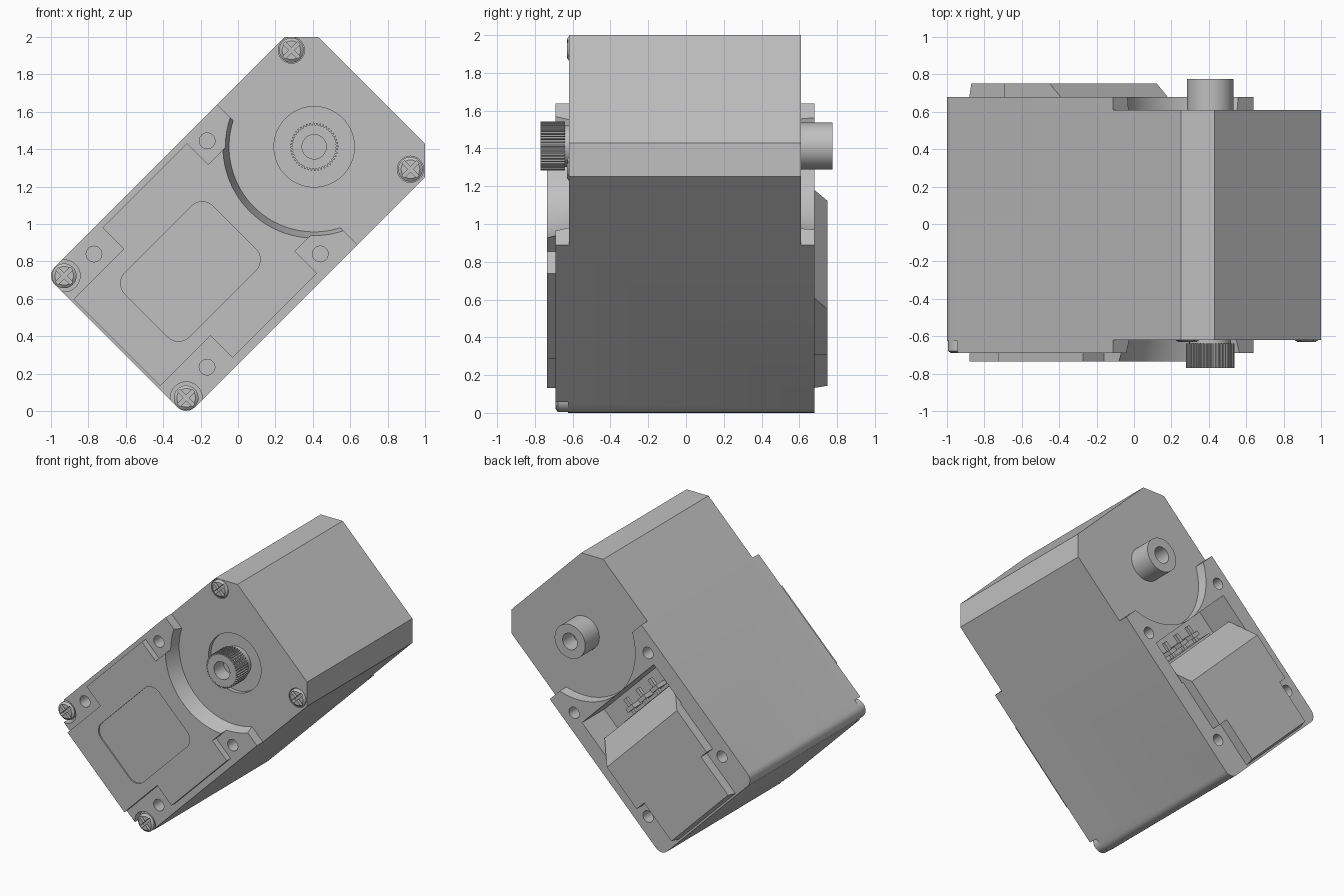
import bpy, bmesh
from math import pi, sin, cos, sqrt

old = bpy.data.objects.get("Cube")
if old:
    bpy.data.objects.remove(old, do_unlink=True)

grey = bpy.data.materials.new("plastic_grey")
grey.use_nodes = True
COLOR = (0.527, 0.527, 0.527, 1)
grey.diffuse_color = COLOR
grey.node_tree.nodes["Principled BSDF"].inputs["Base Color"].default_value = COLOR


def place(u, y, v):
    """u runs along the case, v across it, y is depth; the case leans at 45 degrees."""
    return ((u - v) / sqrt(2), y, (u + v) / sqrt(2))


def solid(name, low, high):
    """Close two matching loops of points into a solid."""
    bm = bmesh.new()
    a = [bm.verts.new(place(*p)) for p in low]
    b = [bm.verts.new(place(*p)) for p in high]
    bm.faces.new(a)
    bm.faces.new(b)
    for i in range(len(a)):
        j = (i + 1) % len(a)
        bm.faces.new((a[i], a[j], b[j], b[i]))
    bmesh.ops.recalc_face_normals(bm, faces=bm.faces)
    mesh = bpy.data.meshes.new(name)
    bm.to_mesh(mesh)
    bm.free()
    mesh.materials.append(grey)
    ob = bpy.data.objects.new(name, mesh)
    bpy.context.collection.objects.link(ob)
    return ob


def prism(name, pts, y0, y1):
    return solid(name, [(u, y0, v) for u, v in pts], [(u, y1, v) for u, v in pts])


def box(name, u0, u1, y0, y1, v0, v1):
    return prism(name, [(u0, v0), (u1, v0), (u1, v1), (u0, v1)], y0, y1)


def across(name, pts, v0, v1):
    """Extrude a (u, y) profile across the case."""
    return solid(name, [(u, y, v0) for u, y in pts], [(u, y, v1) for u, y in pts])


def arc(u, v, r, start, end, n):
    return [(u + r * cos(start + (end - start) * i / n),
             v + r * sin(start + (end - start) * i / n)) for i in range(n + 1)]


def ring(u, v, r, n):
    return arc(u, v, r, 0, 2 * pi, n)[:-1]


def disc(name, u, v, r0, r1, y0, y1, n=40):
    return solid(name, [(a, y0, b) for a, b in ring(u, v, r0, n)],
                 [(a, y1, b) for a, b in ring(u, v, r1, n)])


def cut(target, cutter):
    cutter.hide_render = True
    mod = target.modifiers.new("cut", 'BOOLEAN')
    mod.operation = 'DIFFERENCE'
    mod.solver = 'EXACT'
    mod.object = cutter
    bpy.context.view_layer.objects.active = target
    bpy.ops.object.modifier_apply(modifier=mod.name)
    bpy.data.objects.remove(cutter, do_unlink=True)


# Main dimensions
U0, U1, V0, V1 = -0.215, 1.718, 0.177, 1.237
STEP, R, CH = 1.08, 0.066, 0.127
SU, SV = 1.287, 0.711
HOLES = [(u, v) for u in (0.049, 0.905) for v in (0.283, 1.138)]
LOW_SCREWS = [(-0.146, 0.246), (-0.146, 1.168)]
TOP_SCREWS = [(1.566, 0.262), (1.566, 1.162)]

# Case: rounded at the lower end, chamfered at the upper end
outline = (arc(U0 + R, V1 - R, R, pi / 2, pi, 6) + arc(U0 + R, V0 + R, R, pi, 1.5 * pi, 6)
           + [(U1 - CH, V0), (U1, V0 + CH), (U1, V1 - CH), (U1 - CH, V1)])
case = prism("case", outline, -0.69, 0.68)
cut(case, box("cutter", STEP, 2, -0.9, -0.62, 0, 1.5))
cut(case, box("cutter", STEP, 2, 0.61, 0.9, 0, 1.5))


def front_arc():
    return disc("cutter", SU, SV, 0.495, 0.455, -0.76, -0.62, 96)


# Round clearances about the shaft, and its shallow front seat
cut(case, front_arc())
cut(case, disc("cutter", SU, SV, 0.46, 0.475, 0.61, 0.76, 96))
cut(case, disc("cutter", SU, SV, 0.215, 0.215, -0.7, -0.59, 64))

# Mounting holes on both sides
for u, v in HOLES:
    cut(case, disc("cutter", u, v, 0.042, 0.042, -0.8, -0.5, 24))
    cut(case, disc("cutter", u, v, 0.042, 0.042, 0.5, 0.8, 24))

# Screw seats
for u, v in LOW_SCREWS:
    cut(case, disc("cutter", u, v, 0.085, 0.085, -0.8, -0.625, 32))
for u, v in TOP_SCREWS:
    cut(case, disc("cutter", u, v, 0.07, 0.07, -0.7, -0.58, 32))

# Connector pocket at the back
cut(case, box("cutter", 0.5, 0.82, 0.42, 0.9, 0.29, 1.12))

# Front plate with cut-away corners and a rounded label recess
E, N0, N1 = -0.2, 0.388, 1.045
plate = prism("front_plate", [
    (E, N0), (0.18, N0), (0.18, 0.222), (0.82, 0.222), (0.82, N0), (1.0, N0),
    (1.0, N1), (0.82, N1), (0.82, 1.205), (0.18, 1.205), (0.18, N1), (E, N1)],
    -0.735, -0.68)
cut(plate, front_arc())
C = 0.08
label = (arc(0.68 - C, 0.95 - C, C, 0, pi / 2, 8) + arc(0.015 + C, 0.95 - C, C, pi / 2, pi, 8)
         + arc(0.015 + C, 0.465 + C, C, pi, 1.5 * pi, 8)
         + arc(0.68 - C, 0.465 + C, C, 1.5 * pi, 2 * pi, 8))
cut(plate, prism("cutter", label, -0.8, -0.725))

# Back cover: wide hood with a sloping lip, and a narrower tail
cover = across("back_cover", [(0.13, 0.66), (0.13, 0.75), (0.475, 0.75),
                              (0.65, 0.6), (0.58, 0.6), (0.58, 0.41), (0.45, 0.41),
                              (0.45, 0.66)], 0.302, 1.112)
tail = across("back_cover_tail", [(-0.205, 0.66), (-0.185, 0.75), (0.13, 0.75),
                                  (0.13, 0.66)], N0, N1)

# Connector block and pins in the pocket
parts = [case, plate, cover, tail]
parts.append(box("connector_block", 0.57, 0.66, 0.41, 0.52, 0.45, 0.97))
for i in range(3):
    v = 0.57 + i * 0.14
    parts.append(box("connector_pin", 0.64, 0.78, 0.48, 0.505, v - 0.015, v + 0.015))
    parts.append(box("pin_collar", 0.69, 0.72, 0.41, 0.52, v - 0.035, v + 0.035))

# Splined output shaft with a bore
TEETH = 44
spline = []
for i in range(TEETH):
    for f, r in ((0, 0.117), (0.4, 0.117), (0.5, 0.129), (0.9, 0.129)):
        a = 2 * pi * (i + f) / TEETH
        spline.append((SU + r * cos(a), SV + r * sin(a)))
shaft = prism("output_shaft", spline, -0.77, -0.64)
neck = disc("shaft_neck", SU, SV, 0.112, 0.112, -0.645, -0.58)
cut(shaft, disc("cutter", SU, SV, 0.065, 0.065, -0.9, -0.66))
parts += [shaft, neck]

# Back pivot boss with a bore
boss = disc("back_pivot", SU, SV, 0.125, 0.125, 0.6, 0.775, 48)
cut(boss, disc("cutter", SU, SV, 0.06, 0.06, 0.65, 0.9))
parts.append(boss)

# Cross-slotted screws
for spots, top in ((LOW_SCREWS, -0.69), (TOP_SCREWS, -0.63)):
    for u, v in spots:
        screw = disc("screw_head", u, v, 0.066, 0.066, top + 0.012, top + 0.08, 32)
        dome = disc("screw_dome", u, v, 0.05, 0.066, top, top + 0.012, 32)
        for part in (screw, dome):
            for a, b in ((0.055, 0.01), (0.01, 0.055)):
                cut(part, box("cutter", u - a, u + a, top - 0.1, top + 0.04, v - b, v + b))
        parts += [screw, dome]

# Smooth the round walls and keep the edges sharp
bpy.ops.object.select_all(action='DESELECT')
for ob in parts:
    ob.select_set(True)
bpy.context.view_layer.objects.active = case
bpy.ops.object.shade_smooth_by_angle(angle=0.5)
